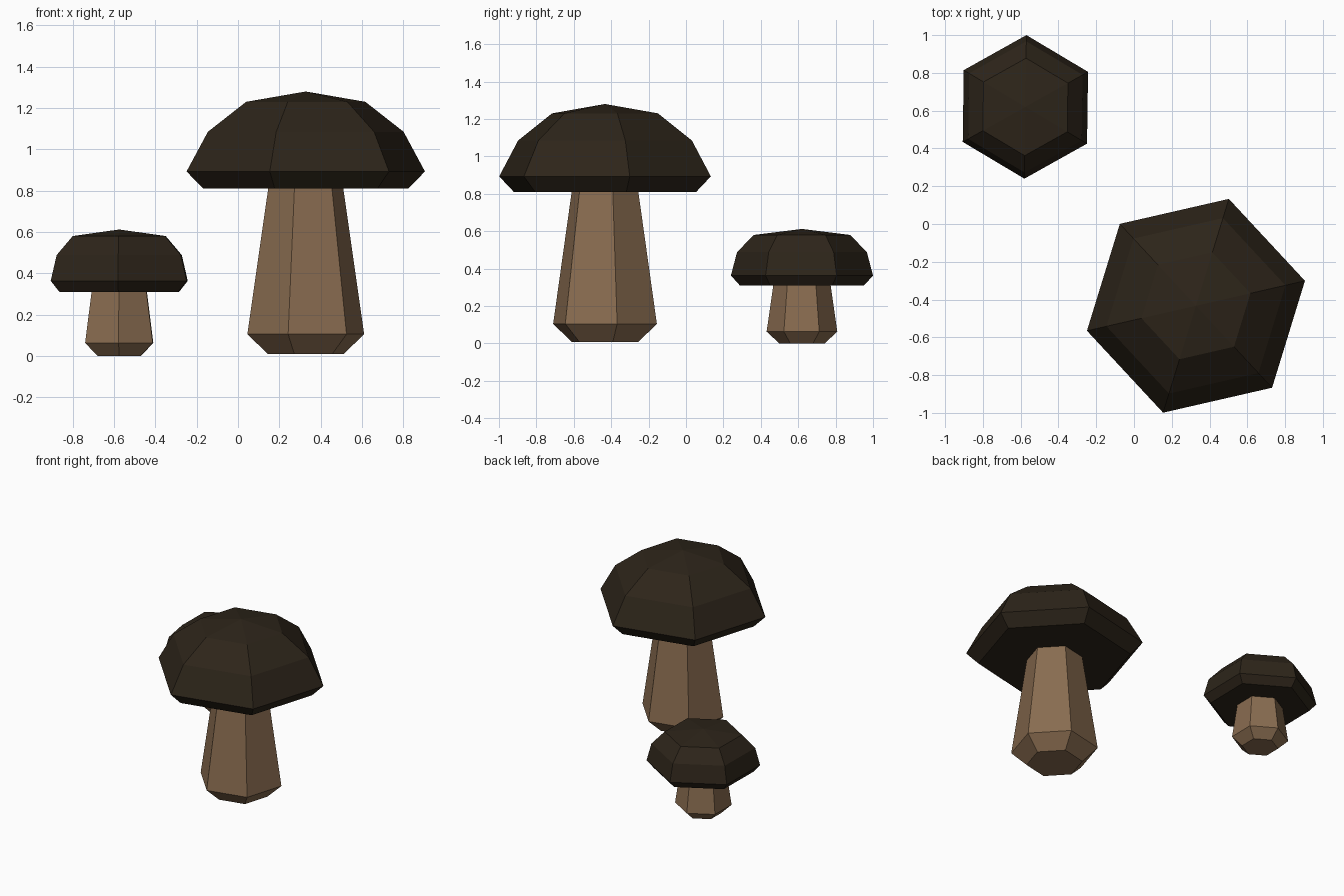
import bpy, bmesh
from math import cos, sin, radians, pi

if "Cube" in bpy.data.objects:
    bpy.data.objects.remove(bpy.data.objects["Cube"])


def material(name, rgb):
    m = bpy.data.materials.new(name)
    m.diffuse_color = (*rgb, 1)
    m.use_nodes = True
    m.node_tree.nodes["Principled BSDF"].inputs["Base Color"].default_value = m.diffuse_color
    return m


CAP = material("cap_brown", (0.026, 0.018, 0.010))
STEM = material("stem_tan", (0.25, 0.15, 0.08))


def lathe(name, centre, angle, profile, mat, sides=6):
    """Closed faceted solid from (radius, z) pairs; radius 0 makes a point."""
    bm = bmesh.new()
    rings = []
    for r, z in profile:
        n = sides if r > 0 else 1
        rings.append([bm.verts.new((r * cos(angle + 2 * pi * i / sides),
                                    r * sin(angle + 2 * pi * i / sides), z))
                      for i in range(n)])
    for a, b in zip(rings, rings[1:]):
        for i in range(sides):
            j = (i + 1) % sides
            if len(b) == 1:
                bm.faces.new((a[i], a[j], b[0]))
            else:
                bm.faces.new((a[i], a[j], b[j], b[i]))
    bm.faces.new(rings[0][::-1])
    if len(rings[-1]) > 1:
        bm.faces.new(rings[-1])
    bmesh.ops.recalc_face_normals(bm, faces=bm.faces)
    me = bpy.data.meshes.new(name)
    bm.to_mesh(me)
    bm.free()
    me.materials.append(mat)
    ob = bpy.data.objects.new(name, me)
    ob.location = (*centre, 0)
    bpy.context.collection.objects.link(ob)


def mushroom(label, centre, angle, stem, cap):
    lathe(label + "_stem", centre, angle, stem, STEM)
    lathe(label + "_cap", centre, angle, cap, CAP)


# Large mushroom at front right
mushroom("large", (0.328, -0.433), radians(12.9),
         [(0.187, 0.008), (0.29, 0.105), (0.185, 0.82)],
         [(0.51, 0.81), (0.592, 0.893), (0.486, 1.085), (0.296, 1.23), (0, 1.28)])

# Small mushroom at back left
mushroom("small", (-0.575, 0.62), radians(29.2),
         [(0.121, 0.0), (0.189, 0.063), (0.152, 0.32)],
         [(0.332, 0.31), (0.38, 0.363), (0.347, 0.488), (0.258, 0.58), (0, 0.612)])
